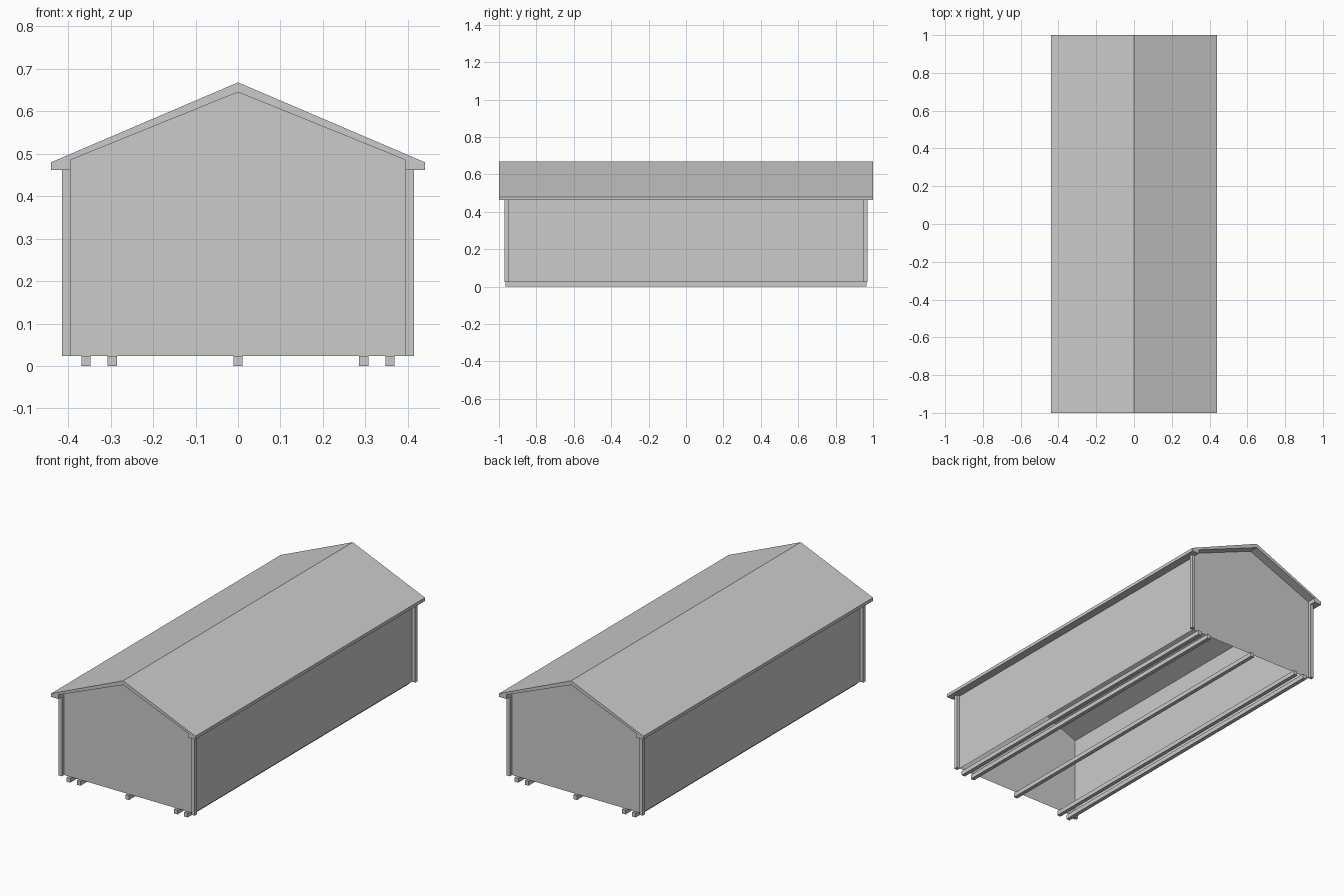
import bpy
import bmesh

cube = bpy.data.objects.get("Cube")
if cube:
    bpy.data.objects.remove(cube, do_unlink=True)

grey = bpy.data.materials.new("plain grey")
grey.use_nodes = True
grey.diffuse_color = (0.6, 0.6, 0.6, 1)
grey.node_tree.nodes["Principled BSDF"].inputs["Base Color"].default_value = (0.6, 0.6, 0.6, 1)

BASE, EAVE, INNER, OUTER = 0.024, 0.462, 0.395, 0.415
WALL_END, POST_END, ROOF_END = 0.95, 0.97, 1.0


def finish(name, bm):
    bmesh.ops.recalc_face_normals(bm, faces=bm.faces)
    mesh = bpy.data.meshes.new(name)
    bm.to_mesh(mesh)
    bm.free()
    mesh.materials.append(grey)
    obj = bpy.data.objects.new(name, mesh)
    bpy.context.collection.objects.link(obj)
    return obj


def extrude_profile(name, points, y0, y1, open_bottom=False):
    """Extrude an x-z outline along y; its last edge is the bottom one."""
    bm = bmesh.new()
    ends = [[bm.verts.new((x, y, z)) for x, z in points] for y in (y0, y1)]
    for ring in ends:
        bm.faces.new(ring)
    count = len(points)
    for i in range(count - 1 if open_bottom else count):
        j = (i + 1) % count
        bm.faces.new((ends[0][i], ends[0][j], ends[1][j], ends[1][i]))
    return finish(name, bm)


def box(name, x0, x1, y0, y1, z0, z1):
    return extrude_profile(name, [(x0, z0), (x0, z1), (x1, z1), (x1, z0)], y0, y1)


# Hollow wall shell, open underneath
extrude_profile("walls", [(-INNER, BASE), (-INNER, 0.485), (0, 0.645),
                          (INNER, 0.485), (INNER, BASE)], -WALL_END, WALL_END, True)

# Gabled roof with boxed eaves
half = [(INNER, 0.485), (INNER, EAVE), (0.44, EAVE), (0.44, 0.48)]
outline = [(0, 0.645)] + half + [(0, 0.668)] + [(-x, z) for x, z in reversed(half)]
extrude_profile("roof", outline, -ROOF_END, ROOF_END)

# Corner posts
for x_side, side in ((-1, "right"), (1, "left")):
    for y_side, end in ((-1, "front"), (1, "back")):
        box(f"{end}_{side}_corner_post", x_side * INNER, x_side * OUTER,
            y_side * WALL_END, y_side * POST_END, BASE, EAVE)

# Floor runners
for i, x in enumerate((-0.358, -0.296, 0, 0.296, 0.358)):
    box(f"floor_runner_{i + 1}", x - 0.011, x + 0.011, -0.965, 0.965, 0, BASE)
